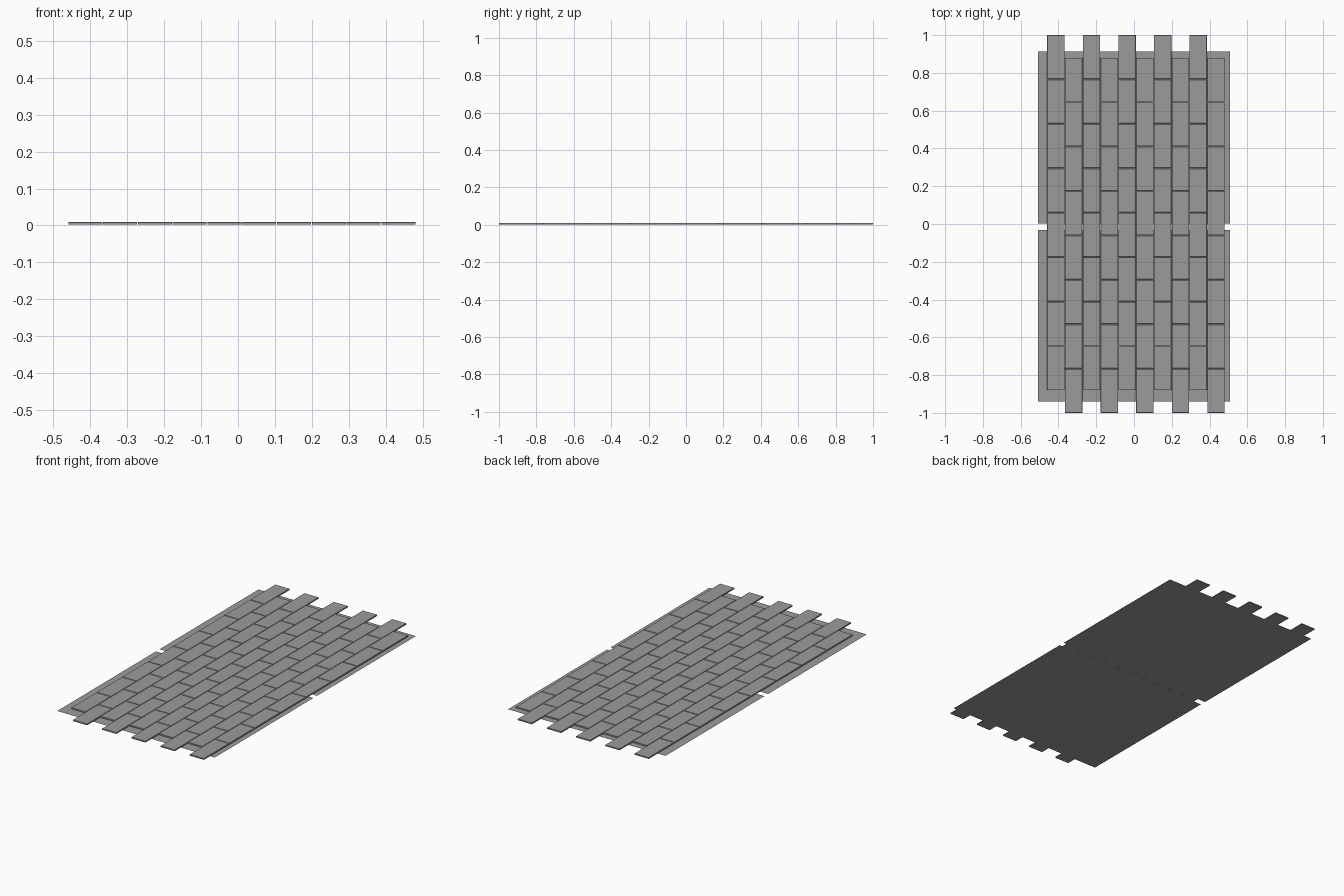
import bpy, bmesh

if "Cube" in bpy.data.objects:
    bpy.data.objects.remove(bpy.data.objects["Cube"])

BRICK_W, BRICK_L = 0.092, 0.2315
PITCH_X, PITCH_Y = 0.0942, 0.2355
Z_LOW, Z_HIGH = 0.002, 0.0095
EDGE = 0.001

stone = bpy.data.materials.new("dark_stone")
stone.diffuse_color = (0.33, 0.33, 0.33, 1)
stone.use_nodes = True
stone.node_tree.nodes["Principled BSDF"].inputs["Base Color"].default_value = stone.diffuse_color


def finish(bm, name):
    mesh = bpy.data.meshes.new(name)
    bm.to_mesh(mesh)
    bm.free()
    mesh.materials.append(stone)
    obj = bpy.data.objects.new(name, mesh)
    bpy.context.collection.objects.link(obj)
    return obj


# Thin mortar sheets under the bricks
def sheet(name, y0, y1):
    bm = bmesh.new()
    corners = [(-0.508, y0, 0), (0.508, y0, 0), (0.508, y1, 0), (-0.508, y1, 0)]
    bm.faces.new([bm.verts.new(c) for c in corners])
    finish(bm, name)


sheet("mortar_sheet_back", 0.003, 0.914)
sheet("mortar_sheet_front", -0.031, -0.94)


# One brick: box with a finely chamfered top rim
bm = bmesh.new()
bmesh.ops.create_cube(bm, size=1)
for v in bm.verts:
    v.co.x *= BRICK_W
    v.co.y *= BRICK_L
    v.co.z = Z_HIGH if v.co.z > 0 else Z_LOW
rim = [e for e in bm.edges if all(v.co.z > 0.005 for v in e.verts)]
bmesh.ops.bevel(bm, geom=rim, offset=EDGE, segments=1, affect='EDGES')
brick_mesh = bpy.data.meshes.new("brick")
bm.to_mesh(brick_mesh)
bm.free()

# Ten columns of eight bricks, alternate columns shifted by half a brick
for col in range(10):
    bm = bmesh.new()
    end = 1.0 if col % 2 == 0 else -1.0
    for row in range(8):
        start = len(bm.verts)
        bm.from_mesh(brick_mesh)
        bm.verts.ensure_lookup_table()
        y = end * (1.0 - BRICK_L / 2 - row * PITCH_Y)
        bmesh.ops.translate(bm, verts=bm.verts[start:],
                            vec=(-0.4135 + col * PITCH_X, y, 0))
    finish(bm, f"brick_column_{col + 1}")
